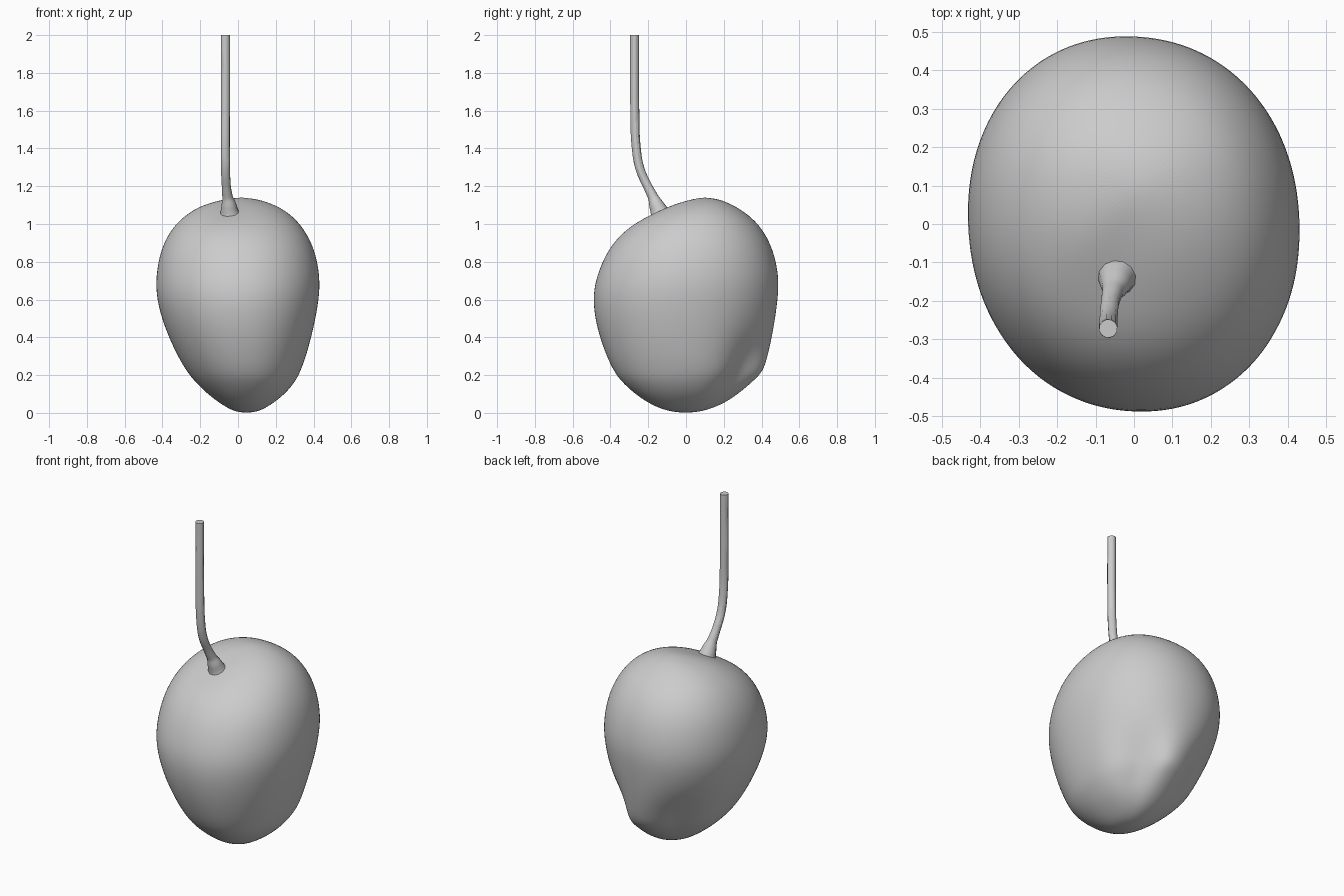
import bpy, bmesh
from math import cos, sin, pi, exp

if "Cube" in bpy.data.objects:
    bpy.data.objects.remove(bpy.data.objects["Cube"])

# Fruit profile: z, x min, x max, y min, y max of each horizontal slice
SLICES = [
    (.008, -.02, .11, -.09, .085), (.04, -.08, .17, -.18, .185),
    (.10, -.162, .25, -.27, .28), (.17, -.232, .305, -.345, .365),
    (.22, -.271, .33, -.380, .418), (.30, -.32, .36, -.42, .442),
    (.45, -.388, .40, -.472, .466), (.60, -.430, .428, -.494, .485),
    (.72, -.435, .434, -.475, .492), (.87, -.408, .405, -.412, .46),
    (.98, -.348, .345, -.312, .40), (1.05, -.275, .28, -.195, .33),
    (1.10, -.19, .20, -.088, .25), (1.13, -.08, .11, .02, .18),
]
SEG = 48


def bump(v, centre, width):
    return exp(-((v - centre) / width) ** 2)


# Fruit body: lofted rings, pinched either side of a beak low on the back
bm = bmesh.new()
rings = []
for z, x0, x1, y0, y1 in SLICES:
    cx, cy, rx, ry = (x0 + x1) / 2, (y0 + y1) / 2, (x1 - x0) / 2, (y1 - y0) / 2
    ring = []
    for i in range(SEG):
        a = 2 * pi * i / SEG
        c, s = cos(a), sin(a)
        k = 1.003 * (abs(c) ** 2.12 + abs(s) ** 2.12) ** (-1 / 2.12)
        k -= .018 * sin(2 * a)
        k -= .17 * bump(a, 2.25, .42) * bump(z, .25, .16)
        k -= .19 * bump(a, .9, .40) * bump(z, .21, .17)
        x, y = cx + rx * k * c, cy + ry * k * s
        # beak ridge sits a little to the right of centre
        if s > 0:
            x += .03 * bump(a, pi / 2, .4) * bump(z, .24, .12)
        # shallow dimple round the stalk
        d = ((x + .05) ** 2 + (y + .14) ** 2) ** .5
        dz = .015 * bump(d, 0, .1) if z > .95 else 0
        ring.append(bm.verts.new((x, y, z - dz)))
    rings.append(ring)
for lo, hi in zip(rings, rings[1:]):
    for i in range(SEG):
        j = (i + 1) % SEG
        bm.faces.new((lo[i], lo[j], hi[j], hi[i]))
bottom = bm.verts.new((.045, 0, 0))
top = bm.verts.new((.02, .1, 1.141))
for i in range(SEG):
    j = (i + 1) % SEG
    bm.faces.new((bottom, rings[0][j], rings[0][i]))
    bm.faces.new((top, rings[-1][i], rings[-1][j]))
for f in bm.faces:
    f.smooth = True
mesh = bpy.data.meshes.new("fruit_body")
bm.to_mesh(mesh)
bm.free()
fruit = bpy.data.objects.new("fruit_body", mesh)
bpy.context.collection.objects.link(fruit)
sub = fruit.modifiers.new("smooth", 'SUBSURF')
sub.levels = sub.render_levels = 2

# Stalk: tapered tube with a knob where it meets the fruit
PATH = [
    (-.040, -.128, 1.03, .060), (-.046, -.143, 1.07, .047),
    (-.049, -.156, 1.10, .040), (-.055, -.173, 1.14, .028),
    (-.062, -.203, 1.20, .024), (-.066, -.243, 1.29, .024),
    (-.067, -.263, 1.40, .024), (-.067, -.271, 1.60, .024),
    (-.067, -.272, 2.00, .024),
]
curve = bpy.data.curves.new("stalk", 'CURVE')
curve.dimensions = '3D'
curve.bevel_depth = 1
curve.bevel_resolution = 4
curve.use_fill_caps = True
curve.resolution_u = 5
sp = curve.splines.new('BEZIER')
sp.bezier_points.add(len(PATH) - 1)
for p, (x, y, z, r) in zip(sp.bezier_points, PATH):
    p.co = (x, y, z)
    p.radius = r
    p.handle_left_type = p.handle_right_type = 'AUTO'
stalk = bpy.data.objects.new("stalk", curve)
bpy.context.collection.objects.link(stalk)
bpy.context.view_layer.objects.active = stalk
stalk.select_set(True)
bpy.ops.object.convert(target='MESH')
bpy.ops.object.shade_smooth_by_angle()
